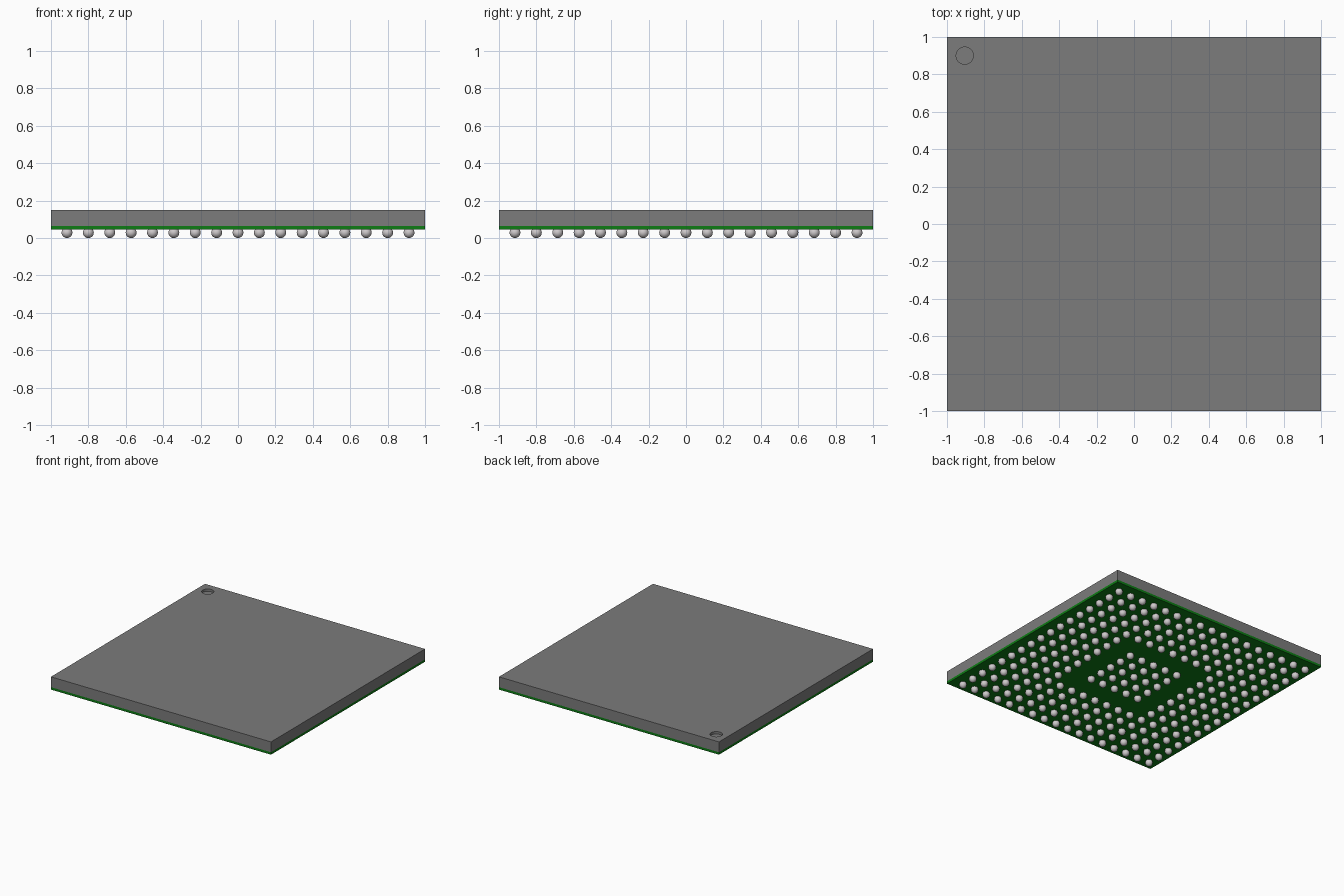
import bpy
import bmesh
from mathutils import Matrix

cube = bpy.data.objects.get("Cube")
if cube:
    bpy.data.objects.remove(cube, do_unlink=True)

BALL_R = 0.029
BOARD_Z, BODY_Z, TOP_Z = 0.045, 0.065, 0.15
PITCH = 0.1143
HALF_COUNT = 8      # 17 x 17 grid of balls
EMPTY_RING = 3      # the square ring without balls


def material(name, colour):
    mat = bpy.data.materials.new(name)
    mat.use_nodes = True
    mat.diffuse_color = (*colour, 1)
    mat.node_tree.nodes["Principled BSDF"].inputs["Base Color"].default_value = (*colour, 1)
    return mat


def make_mesh(name, bm, mat):
    mesh = bpy.data.meshes.new(name)
    bm.to_mesh(mesh)
    bm.free()
    mesh.materials.append(mat)
    return mesh


def add_object(name, mesh, location=(0, 0, 0)):
    obj = bpy.data.objects.new(name, mesh)
    obj.location = location
    bpy.context.collection.objects.link(obj)
    return obj


def slab(name, bottom, top, mat):
    bm = bmesh.new()
    place = Matrix.Translation((0, 0, (bottom + top) / 2)) @ Matrix.Diagonal((2, 2, top - bottom, 1))
    bmesh.ops.create_cube(bm, size=1, matrix=place)
    return add_object(name, make_mesh(name, bm, mat))


grey = material("package grey", (0.2, 0.2, 0.2))
green = material("board green", (0.004, 0.2, 0.007))
silver = material("solder silver", (0.62, 0.59, 0.6))

# Board and moulded package
slab("circuit_board", BOARD_Z, BODY_Z, green)
package = slab("package_body", BODY_Z, TOP_Z, grey)

# Round corner marker sunk into the package top
bm = bmesh.new()
bmesh.ops.create_cone(bm, cap_ends=True, segments=32, radius1=0.046, radius2=0.046, depth=0.04)
cutter = add_object("marker_cutter", make_mesh("marker_cutter", bm, grey), (-0.905, 0.9, TOP_Z))
cutter.hide_render = True
cut = package.modifiers.new("corner_marker", 'BOOLEAN')
cut.operation = 'DIFFERENCE'
cut.solver = 'EXACT'
cut.object = cutter
bpy.context.view_layer.objects.active = package
package.select_set(True)
bpy.ops.object.modifier_apply(modifier=cut.name)
bpy.data.objects.remove(cutter, do_unlink=True)
bpy.ops.object.shade_smooth_by_angle()

# One smooth ball mesh shared by every solder ball
bm = bmesh.new()
bmesh.ops.create_uvsphere(bm, u_segments=16, v_segments=10, radius=BALL_R)
for face in bm.faces:
    face.smooth = True
ball = make_mesh("solder_ball", bm, silver)

# Outer field and central block, parted by an empty ring
grid = range(-HALF_COUNT, HALF_COUNT + 1)
for i in grid:
    for j in grid:
        if max(abs(i), abs(j)) != EMPTY_RING:
            add_object("solder_ball", ball, (i * PITCH, j * PITCH, BALL_R))
